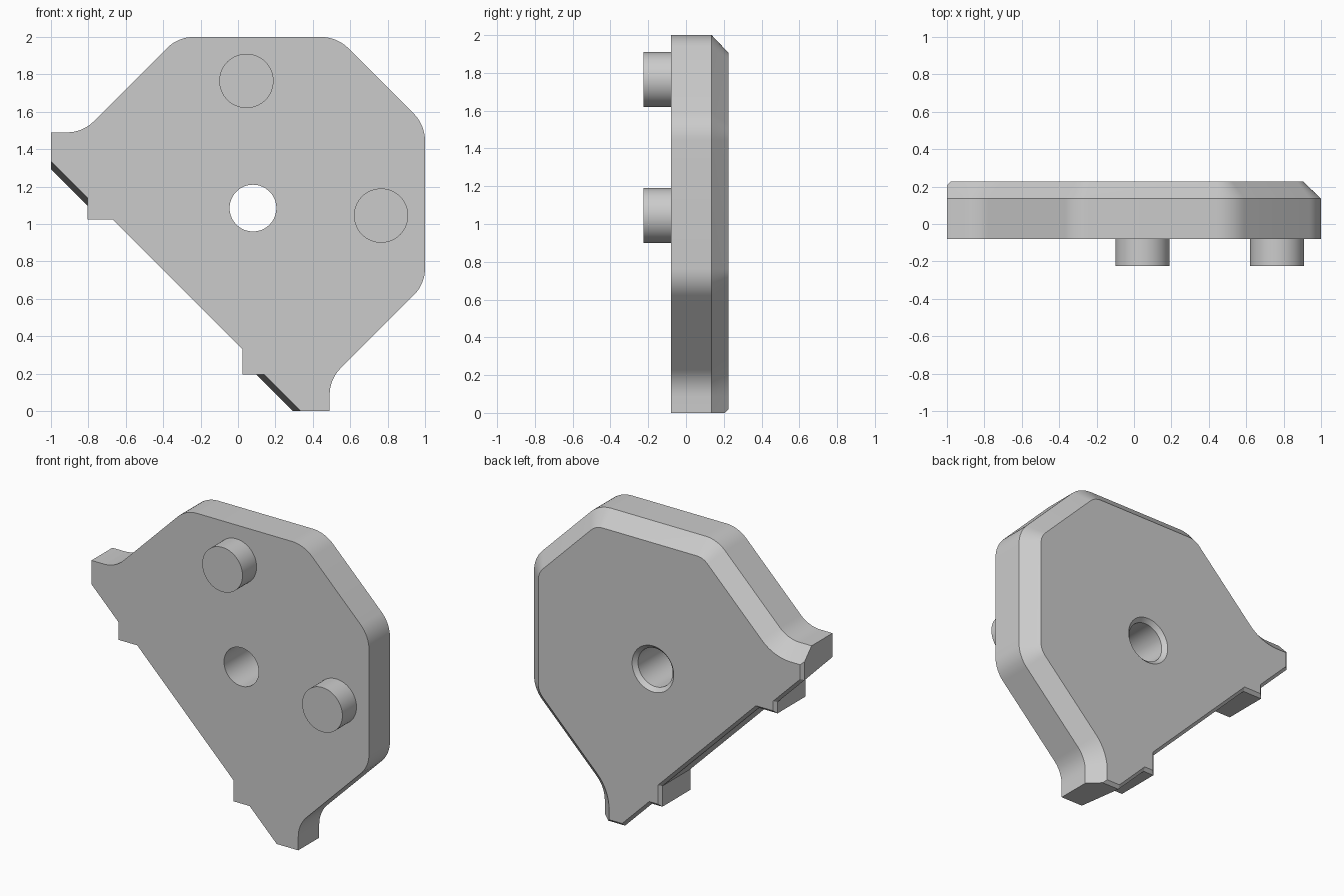
import bpy, bmesh, math
from mathutils import Vector, Matrix

default = bpy.data.objects.get("Cube")
if default:
    bpy.data.objects.remove(default)

grey = bpy.data.materials.new("plain grey")
grey.use_nodes = True
colour = (0.6, 0.6, 0.6, 1)
grey.diffuse_color = colour
grey.node_tree.nodes["Principled BSDF"].inputs["Base Color"].default_value = colour


def make_object(name, bm):
    bmesh.ops.recalc_face_normals(bm, faces=bm.faces)
    mesh = bpy.data.meshes.new(name)
    bm.to_mesh(mesh)
    bm.free()
    mesh.materials.append(grey)
    obj = bpy.data.objects.new(name, mesh)
    bpy.context.collection.objects.link(obj)
    return obj


def loft(name, rings):
    """Join equal rings of points with quads and cap both ends."""
    bm = bmesh.new()
    loops = [[bm.verts.new(p) for p in ring] for ring in rings]
    for a, b in zip(loops, loops[1:]):
        for i in range(len(a)):
            j = (i + 1) % len(a)
            bm.faces.new((a[i], a[j], b[j], b[i]))
    bm.faces.new(loops[0])
    bm.faces.new(loops[-1])
    return make_object(name, bm)


def circle(x, y, z, r, n=64):
    return [(x + r * math.cos(2 * math.pi * k / n), y,
             z + r * math.sin(2 * math.pi * k / n)) for k in range(n)]


def smooth(obj):
    bpy.ops.object.select_all(action='DESELECT')
    obj.select_set(True)
    bpy.context.view_layer.objects.active = obj
    bpy.ops.object.shade_smooth_by_angle(angle=math.radians(20))


# Half outline: x, z, corner radius, kind of the edge that follows
half = [(0.53, 2, 0.21, "outer"), (-0.32, 2, 0.2, "outer"),
        (-0.83, 1.49, 0.2, "outer"), (-1, 1.49, 0, "inner"),
        (-1, 1.335, 0, "slope"), (-0.805, 1.14, 0, "inner"),
        (-0.805, 1.025, 0, "inner"), (-0.67, 1.025, 0, "inner")]
kinds = [h[3] for h in half]
# Mirror across the diagonal z = x + 1
corners = [Vector(h[:2]) for h in half]
corners += [Vector((z - 1, x + 1)) for x, z in reversed(corners)]
radii = [h[2] for h in half] + [h[2] for h in reversed(half)]
edges = kinds + kinds[-2::-1] + ["outer"]
count = len(corners)


def left(v):
    return Vector((-v.y, v.x))


def outline(y, **inset):
    """Outline at depth y, each kind of edge moved inward, corners rounded."""
    dirs = [(corners[(i + 1) % count] - corners[i]).normalized() for i in range(count)]
    ring = []
    for i in range(count):
        u, v = dirs[i - 1], dirs[i]
        a, b = inset[edges[i - 1]], inset[edges[i]]
        turn = math.atan2(u.cross(v), u.dot(v))
        # Meeting point of the two moved edges
        p = corners[i] + (v * a - u * b) / u.cross(v)
        if radii[i]:
            side = math.copysign(1, turn)
            r = radii[i] - side * (a + b) / 2
            centre = p - u * r * math.tan(abs(turn) / 2) + left(u) * r * side
            spoke = left(u) * -r * side
            pts = [centre + Matrix.Rotation(turn * k / 8, 2) @ spoke for k in range(9)]
        else:
            pts = [p]
        ring += [(q.x, y, q.y) for q in pts]
    return ring


# Plate with wide rear chamfer outside and a fine one along the diagonal
plate = loft("plate", [
    outline(-0.08, outer=0, inner=0, slope=0),
    outline(0.136, outer=0, inner=0, slope=-0.022),
    outline(0.207, outer=0.075, inner=0, slope=-0.029),
    outline(0.226, outer=0.094, inner=0.019, slope=-0.01)])

# Centre hole, countersunk at the rear
cx, cz = 0.08, 1.085
cutter = loft("hole_cutter", [circle(cx, -0.2, cz, 0.125), circle(cx, 0.201, cz, 0.125),
                              circle(cx, 0.226, cz, 0.15), circle(cx, 0.3, cz, 0.15)])
cutter.hide_render = True
mod = plate.modifiers.new("centre hole", 'BOOLEAN')
mod.operation = 'DIFFERENCE'
mod.solver = 'EXACT'
mod.object = cutter
bpy.context.view_layer.objects.active = plate
bpy.ops.object.modifier_apply(modifier=mod.name)
bpy.data.objects.remove(cutter)
smooth(plate)

# Round pegs on the front, mirrored across the diagonal
px, pz = 0.045, 1.765
for name, x, z in (("upper_peg", px, pz), ("side_peg", pz - 1, px + 1)):
    smooth(loft(name, [circle(x, -0.225, z, 0.145), circle(x, -0.07, z, 0.145)]))
